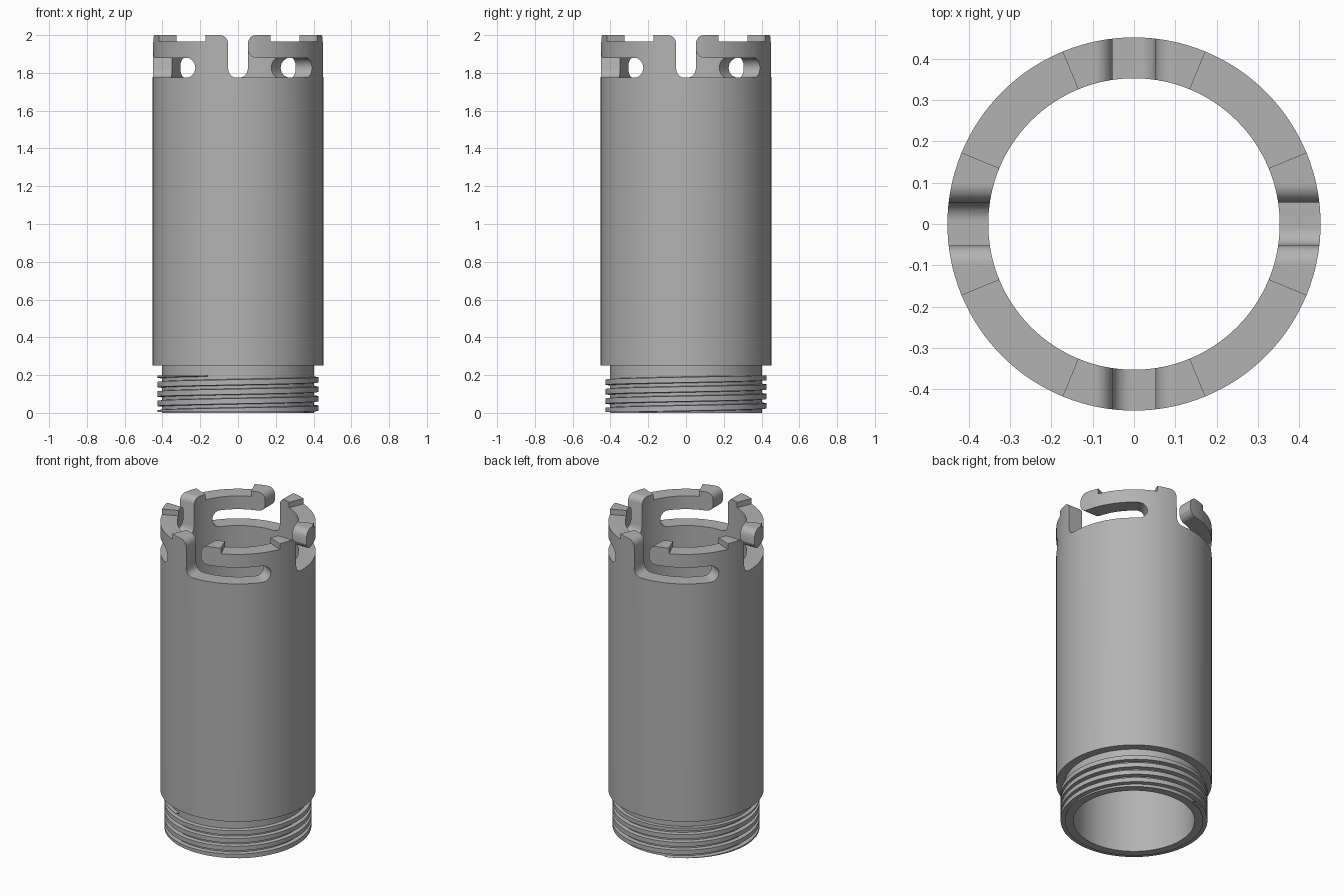
import bpy, bmesh
from math import sin, cos, pi, sqrt, radians

if "Cube" in bpy.data.objects:
    bpy.data.objects.remove(bpy.data.objects["Cube"], do_unlink=True)

OUTER, INNER, NECK = 0.452, 0.353, 0.402
TOP, SLOT_LO, SLOT_HI, HALF, FILLET = 2.0, 1.775, 1.88, 0.052, 0.045

metal = bpy.data.materials.new("grey metal")
metal.use_nodes = True
metal.diffuse_color = (0.45, 0.45, 0.45, 1)
metal.node_tree.nodes["Principled BSDF"].inputs["Base Color"].default_value = (0.45, 0.45, 0.45, 1)


def make_object(name, rings, closed):
    """Join equal cross-sections into a closed ring or a capped strip."""
    bm = bmesh.new()
    loops = [[bm.verts.new(p) for p in ring] for ring in rings]
    n = len(loops[0])
    pairs = list(zip(loops, loops[1:])) + ([(loops[-1], loops[0])] if closed else [])
    for a, b in pairs:
        for i in range(n):
            j = (i + 1) % n
            bm.faces.new((a[i], a[j], b[j], b[i]))
    if not closed:
        bm.faces.new(loops[0])
        bm.faces.new(loops[-1])
    bmesh.ops.remove_doubles(bm, verts=bm.verts, dist=1e-5)
    bmesh.ops.recalc_face_normals(bm, faces=bm.faces)
    mesh = bpy.data.meshes.new(name)
    bm.to_mesh(mesh)
    bm.free()
    mesh.materials.append(metal)
    obj = bpy.data.objects.new(name, mesh)
    bpy.context.collection.objects.link(obj)
    return obj


def polar(r, a, z):
    # angle 0 is the front, growing towards +x
    return (r * sin(a), -r * cos(a), z)


def steps(a, b, n):
    return [a + (b - a) * i / n for i in range(n + 1)]


def arc(d, r=FILLET):
    # rise of a circular fillet at distance d from its centre
    return sqrt(max(0, r * r - d * d))


def straight_cutter(columns):
    return [[(s, -0.32, lo), (s, -0.5, lo), (s, -0.5, hi), (s, -0.32, hi)]
            for s, lo, hi in columns]


def radial_cutter(columns):
    return [[polar(0.32, a, lo), polar(0.5, a, lo), polar(0.5, a, hi), polar(0.32, a, hi)]
            for a, lo, hi in columns]


# Tube with a narrower neck
profile = [(INNER, 0), (NECK, 0), (NECK, 0.25), (OUTER, 0.25), (OUTER, TOP), (INNER, TOP)]
SEG = 128
body = make_object("tube_body", [[polar(r, 2 * pi * k / SEG, z) for r, z in profile]
                                 for k in range(SEG)], True)

# Entry slot, with rounded mouth and one rounded bottom corner
edge, over = HALF + FILLET, TOP + 0.1
mouth = [(s, TOP - FILLET + arc(edge - FILLET - s + FILLET), over)
         for s in steps(HALF + 0.0005, edge, 8)]
entry = [(-s, lo, hi) for s, lo, hi in reversed(mouth)]
entry += [(s, SLOT_LO + FILLET - arc(s + HALF - FILLET), over)
          for s in steps(-HALF, FILLET - HALF, 8)]
entry += [(HALF, SLOT_LO, over)] + mouth

# Rounded lower corner of the overhanging arm
corner = [(s, SLOT_LO + 0.03, SLOT_HI + FILLET - arc(edge - s))
          for s in steps(HALF - 0.01, edge, 10) if s > HALF - 0.02]
corner = [(s, lo, min(hi, SLOT_HI + FILLET)) for s, lo, hi in corner]

# Sideways slot with a round end
mid, rad = (SLOT_LO + SLOT_HI) / 2, (SLOT_HI - SLOT_LO) / 2
tip, cap = radians(60), rad / 0.405
side = [(a, SLOT_LO, SLOT_HI) for a in steps(0.06, tip - cap, 16)]
for t in steps(0, pi / 2, 10)[1:]:
    side.append((tip - cap + cap * sin(t), mid - rad * cos(t), mid + rad * cos(t)))

# Shallow step in the top rim
rim = [(a, TOP - 0.035, over) for a in steps(radians(22.5), radians(67.5), 12)]

shapes = [straight_cutter(entry), straight_cutter(corner), radial_cutter(side), radial_cutter(rim)]
bpy.context.view_layer.objects.active = body
for quarter in range(4):
    c, s = [(1, 0), (0, 1), (-1, 0), (0, -1)][quarter]
    for shape in shapes:
        turned = [[(c * x - s * y, s * x + c * y, z) for x, y, z in ring] for ring in shape]
        cutter = make_object("slot_cutter", turned, False)
        cutter.hide_render = True
        mod = body.modifiers.new("cut", "BOOLEAN")
        mod.object, mod.operation, mod.solver = cutter, "DIFFERENCE", "EXACT"
        bpy.ops.object.modifier_apply(modifier=mod.name)
        bpy.data.objects.remove(cutter, do_unlink=True)

# Helical thread, trimmed flat at both ends
PITCH, CREST = 0.05, 0.427
rings = []
for k in range(int(4.4 * 96)):
    turn = k / 96
    z = -0.01 + PITCH * turn
    section = [(NECK - 0.02, z - 0.019), (CREST, z - 0.014), (CREST, z + 0.014), (NECK - 0.02, z + 0.019)]
    rings.append([polar(r, 2 * pi * (turn + 0.55), min(max(h, 0.004 + r * 0.001), 0.196 + h * 0.005))
                  for r, h in section])
thread = make_object("neck_thread", rings, False)

for obj in (body, thread):
    bpy.ops.object.select_all(action="DESELECT")
    obj.select_set(True)
    bpy.context.view_layer.objects.active = obj
    bpy.ops.object.shade_smooth_by_angle(angle=radians(30))
